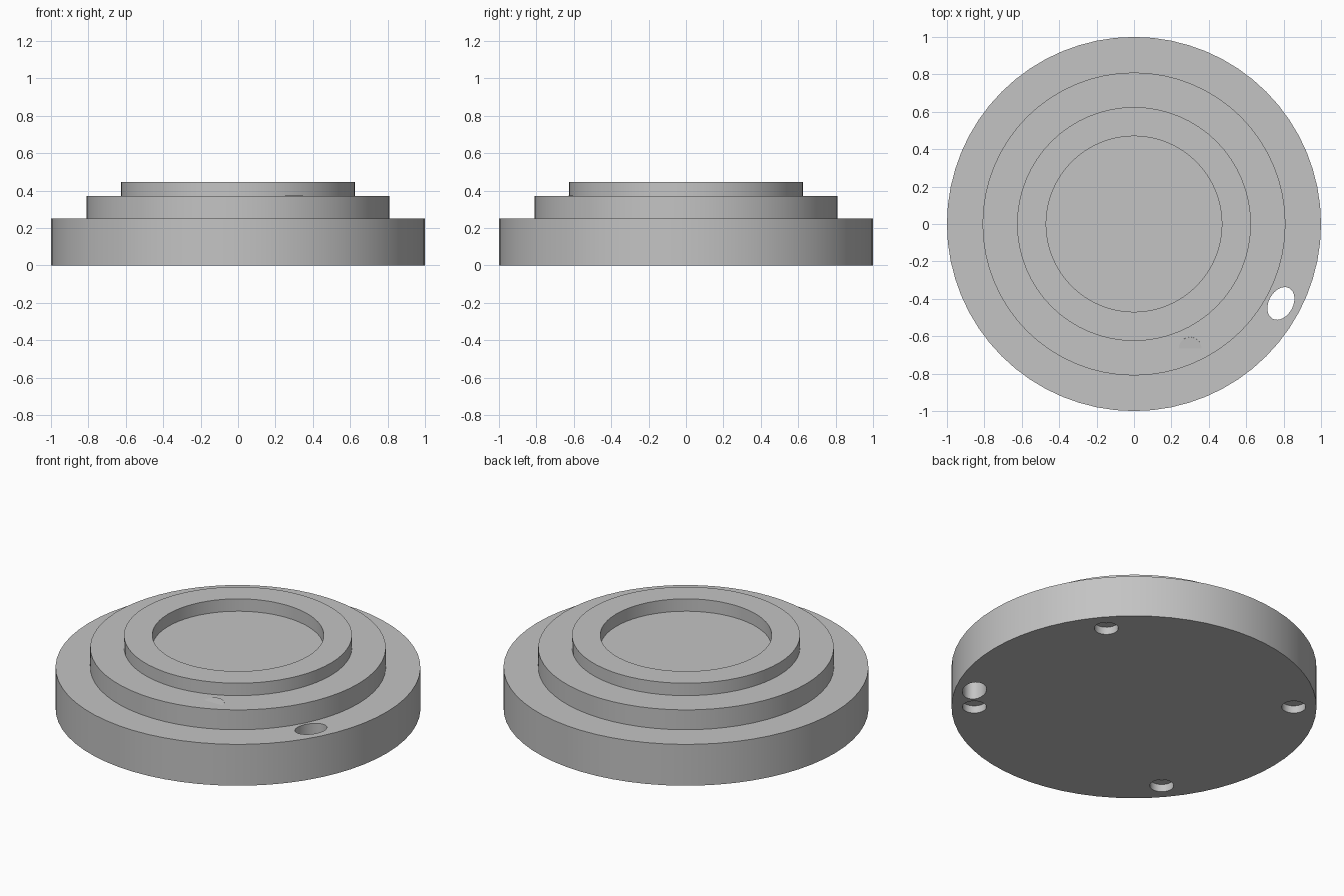
import bpy
import math

cube = bpy.data.objects.get("Cube")
if cube:
    bpy.data.objects.remove(cube, do_unlink=True)

SEGMENTS = 64
grey = bpy.data.materials.new("plain grey")
grey.use_nodes = True
grey.diffuse_color = (0.55, 0.55, 0.55, 1)
grey.node_tree.nodes["Principled BSDF"].inputs["Base Color"].default_value = grey.diffuse_color


def cylinder(name, radius, bottom, top, at=(0, 0), sides=SEGMENTS):
    """Upright cylinder between two heights."""
    bpy.ops.mesh.primitive_cylinder_add(
        vertices=sides, radius=radius, depth=top - bottom,
        location=(at[0], at[1], (bottom + top) / 2))
    obj = bpy.context.object
    obj.name = name
    obj.data.materials.append(grey)
    return obj


def cut(target, cutter):
    """Subtract the cutter from the target, then remove it."""
    mod = target.modifiers.new("cut", "BOOLEAN")
    mod.operation = "DIFFERENCE"
    mod.solver = "EXACT"
    mod.object = cutter
    bpy.context.view_layer.objects.active = target
    bpy.ops.object.modifier_apply(modifier=mod.name)
    bpy.data.objects.remove(cutter, do_unlink=True)


def polar(radius, degrees):
    a = math.radians(degrees)
    return radius * math.cos(a), radius * math.sin(a)


# Stacked body
base = cylinder("base_disc", 1.0, 0, 0.25)
step = cylinder("middle_step", 0.81, 0.25, 0.37)
ring = cylinder("top_ring", 0.625, 0.37, 0.445)
cut(ring, cylinder("ring_opening", 0.47, 0.3, 0.5))

# Oval hole through the base, longer along the rim
oval = cylinder("oval_hole", 1.0, -0.1, 0.4, polar(0.893, -28.4), 32)
oval.scale = (0.065, 0.093, 1)
oval.rotation_euler.z = math.radians(-28.4)
cut(base, oval)

# Four counterbored screw holes underneath
for angle in (40, 140, 220, 320):
    spot = polar(0.875, angle)
    cut(base, cylinder("screw_recess", 0.066, -0.1, 0.045, spot, 24))
    cut(base, cylinder("pilot_hole", 0.017, 0.02, 0.15, spot, 12))

# Small tilted button whose front edge just breaks the step surface
button = cylinder("tilted_button", 0.061, 0.35, 0.37, (0.3, -0.665), 32)
button.rotation_euler.x = math.radians(4)

for obj in (base, step, ring, button):
    bpy.ops.object.select_all(action="DESELECT")
    obj.select_set(True)
    bpy.context.view_layer.objects.active = obj
    bpy.ops.object.shade_smooth_by_angle(angle=math.radians(30))
